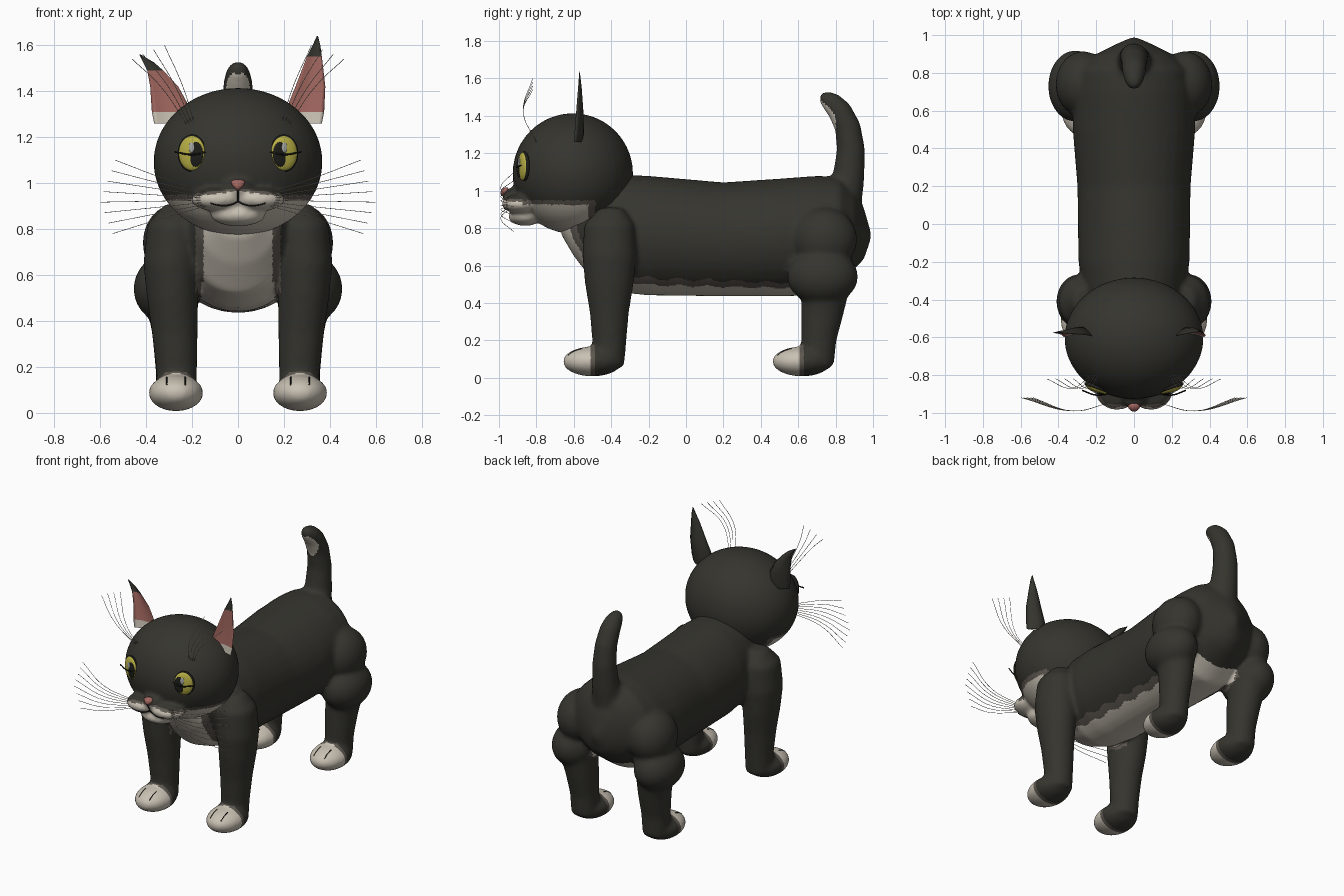
import bpy, bmesh, math
from mathutils import Vector, Matrix
from mathutils.bvhtree import BVHTree

cube = bpy.data.objects.get("Cube")
if cube:
    bpy.data.objects.remove(cube)


def material(name, rgb):
    m = bpy.data.materials.new(name)
    m.use_nodes = True
    m.diffuse_color = (*rgb, 1)
    m.node_tree.nodes["Principled BSDF"].inputs["Base Color"].default_value = (*rgb, 1)
    return m


FUR = material("dark_fur", (0.036, 0.035, 0.028))
PALE = material("cream_fur", (0.58, 0.53, 0.45))
EDGE = material("brown_grey_fur", (0.11, 0.095, 0.08))
PINK = material("pink_skin", (0.36, 0.135, 0.115))
YELLOW = material("yellow_iris", (0.48, 0.43, 0.06))
BLACK = material("black", (0.012, 0.012, 0.01))
GREY = material("eye_glint", (0.4, 0.4, 0.38))


def loft(bm, rings, n=32):
    """Closed skin through elliptical rings given as (centre, u axis, v axis)."""
    loops = []
    for c, u, v in rings:
        loops.append([bm.verts.new(Vector(c) + Vector(u) * math.cos(a) + Vector(v) * math.sin(a))
                      for a in (2 * math.pi * i / n for i in range(n))])
    for a, b in zip(loops, loops[1:]):
        for i in range(n):
            j = (i + 1) % n
            bm.faces.new((a[i], a[j], b[j], b[i]))
    bm.faces.new(loops[0])
    bm.faces.new(loops[-1])


def ball(bm, centre, radii, turn=0.0):
    mat = Matrix.Translation(centre) @ Matrix.Rotation(turn, 4, 'Z') @ Matrix.Diagonal((*radii, 1))
    bmesh.ops.create_uvsphere(bm, u_segments=40, v_segments=24, radius=1, matrix=mat)


def finish(bm, name, mats):
    bmesh.ops.recalc_face_normals(bm, faces=bm.faces[:])
    mesh = bpy.data.meshes.new(name)
    bm.to_mesh(mesh)
    bm.free()
    for m in mats:
        mesh.materials.append(m)
    mesh.shade_smooth()
    ob = bpy.data.objects.new(name, mesh)
    bpy.context.collection.objects.link(ob)
    return ob


def fuse(bm, name, paint, voxel=0.012, rounds=18):
    """Blend overlapping volumes into one soft skin, then colour faces by a rule."""
    ob = finish(bm, name, [])
    rem = ob.modifiers.new("Remesh", 'REMESH')
    rem.mode, rem.voxel_size = 'VOXEL', voxel
    smo = ob.modifiers.new("Smooth", 'SMOOTH')
    smo.factor, smo.iterations = 0.5, rounds
    dg = bpy.context.evaluated_depsgraph_get()
    mesh = bpy.data.meshes.new_from_object(ob.evaluated_get(dg))
    ob.modifiers.clear()
    ob.data = mesh
    mesh.materials.clear()
    for m in (FUR, PALE, EDGE):
        mesh.materials.append(m)
    for p in mesh.polygons:
        p.material_index = paint(p.center, p.normal)
    mesh.shade_smooth()
    tree = BVHTree.FromPolygons([v.co for v in mesh.vertices], [p.vertices[:] for p in mesh.polygons])
    return ob, tree


def strands(name, paths, mat, radius):
    cu = bpy.data.curves.new(name, 'CURVE')
    cu.dimensions, cu.bevel_depth, cu.bevel_resolution = '3D', radius, 1
    cu.resolution_u = 6
    for path in paths:
        sp = cu.splines.new('BEZIER')
        sp.bezier_points.add(len(path) - 1)
        for bp, co in zip(sp.bezier_points, path):
            bp.co = co
            bp.handle_left_type = bp.handle_right_type = 'AUTO'
    cu.materials.append(mat)
    ob = bpy.data.objects.new(name, cu)
    bpy.context.collection.objects.link(ob)


def band(d, width):
    """1 inside the patch, 2 on its soft edge, 0 outside."""
    return 1 if d < 0 else 2 if d < width else 0


# Body: torso, four legs and tail
bm = bmesh.new()
torso = [(-.67, .82, .09, .05), (-.6, .83, .18, .18), (-.5, .79, .23, .27), (-.35, .77, .27, .315),
         (-.2, .76, .295, .32), (.2, .74, .3, .305), (.5, .75, .325, .315), (.7, .76, .32, .32),
         (.82, .8, .29, .275), (.9, .79, .2, .21), (.95, .77, .1, .14), (.99, .76, .01, .02)]
loft(bm, [((0, y, z), (rx, 0, 0), (0, 0, rz)) for y, z, rx, rz in torso])

front_leg = [(.91, .27, -.4, .05, .06), (.82, .28, -.41, .115, .135), (.65, .29, -.41, .122, .145),
             (.5, .285, -.41, .112, .13), (.35, .275, -.41, .1, .105), (.2, .268, -.41, .09, .092),
             (.06, .265, -.41, .085, .08)]
hind_leg = [(.5, .29, .75, .115, .13), (.35, .275, .73, .1, .115), (.2, .27, .71, .09, .095),
            (.06, .27, .71, .085, .08)]
for s in (1, -1):
    for leg in (front_leg, hind_leg):
        loft(bm, [((s * x, y, z), (rx, 0, 0), (0, ry, 0)) for z, x, y, rx, ry in leg])
    for y in (-.5, .62):
        ball(bm, (s * .27, y, .087), (.12, .16, .08))
    ball(bm, (s * .27, .74, .74), (.145, .175, .17))
    ball(bm, (s * .31, .73, .54), (.145, .19, .15))

tail = [(.84, .93, .1), (.87, 1.08, .085), (.882, 1.22, .076), (.865, 1.34, .07),
        (.82, 1.43, .065), (.775, 1.475, .056), (.735, 1.5, .038), (.715, 1.508, .015)]
rings = []
for i, (y, z, r) in enumerate(tail):
    a, b = tail[max(i - 1, 0)], tail[min(i + 1, len(tail) - 1)]
    side = Vector((0, a[1] - b[1], b[0] - a[0])).normalized()
    rings.append(((0, y, z), (r, 0, 0), side * r))
loft(bm, rings)


def paint_body(c, n):
    if c.z < .18:
        return band(c.y + .51 if c.y < 0 else c.y - .61, .02)
    wave = .008 * math.sin(c.y * 40)
    if c.z > .41 and c.y < -.46 and n.y < -.2:
        return band(abs(c.x) - .15, .035)
    if c.z > .41 and n.z < -.2 and c.y < .8:
        return band(abs(c.x) - .165 + wave, .04)
    return 0


body, body_tree = fuse(bm, "body", paint_body)

# Head with muzzle and chin
bm = bmesh.new()
ball(bm, (0, -.605, 1.092), (.368, .322, .322))
for s in (1, -1):
    ball(bm, (s * .09, -.885, .93), (.115, .1, .052))
ball(bm, (0, -.86, .862), (.12, .09, .05))
ball(bm, (0, -.9, .975), (.07, .08, .045))


def paint_head(c, n):
    if c.y < -.87 and abs(c.x) < .2:
        return band(c.z - .965 + abs(c.x) * .12, .012)
    return band(max(c.z - .925, (c.y + .52) * .6), .022)


head, head_tree = fuse(bm, "head", paint_head, .011, 10)


def on_face(x, z, lift=0.0):
    hit = head_tree.ray_cast(Vector((x, -2, z)), Vector((0, 1, 0)))[0]
    return Vector((x, hit.y - lift, z))


# Eyes: rim, iris, pupil and glint stacked outward
for s, side in ((1, "left"), (-1, "right")):
    base = on_face(s * .2, 1.13)
    for name, mat, dx, dz, lift, radii in (
            ("eye_rim", BLACK, 0, 0, -.006, (.066, .02, .081)),
            ("iris", YELLOW, 0, 0, .002, (.06, .02, .075)),
            ("pupil", BLACK, -.016, -.005, .016, (.034, .009, .054)),
            ("glint", GREY, .002, .025, .023, (.013, .004, .022))):
        bm = bmesh.new()
        ball(bm, base + Vector((s * dx, -lift + s * s * dx * .35, dz)), radii, s * .35)
        finish(bm, f"{side}_{name}", [mat])
    strands(f"{side}_lash", [[base + Vector((s * x, y, z)) for x, y, z in
            ((-.06, -.03, .005), (0, -.035, -.006), (.075, -.01, .006))]], BLACK, .004)

# Nose and mouth
bm = bmesh.new()
tip = on_face(0, .99)
loft(bm, [(tip + Vector((0, y, z)), (rx, 0, 0), (0, ry, 0)) for y, z, rx, ry in
          ((.01, .026, .012, .008), (.004, .018, .032, .018), (0, 0, .026, .022),
           (-.002, -.016, .01, .016), (0, -.022, .003, .005))], 20)
finish(bm, "nose", [PINK])
mouth = [[on_face(0, z, .001) for z in (.968, .945, .92)]]
for s in (1, -1):
    mouth.append([on_face(s * x, z, .001) for x, z in ((0, .92), (.03, .906), (.07, .902), (.12, .912))])
strands("mouth", mouth, BLACK, .004)

# Ears: (height, inner edge, outer edge) rows, with a hollow front and rounded back
ears = {"left": (1, [(1.26, .22, .365), (1.31, .205, .375), (1.42, .25, .38), (1.55, .3, .365),
                     (1.6, .325, .358), (1.64, .343, .348)]),
        "right": (-1, [(1.26, .22, .365), (1.31, .2, .375), (1.42, .26, .382), (1.49, .325, .395),
                       (1.525, .365, .412), (1.56, .424, .43)])}
for side, (s, rows) in ears.items():
    bm = bmesh.new()
    n, grids = 8, {}
    for back in (0, 1):
        for r, (z, a, b) in enumerate(rows):
            for i in range(n + 1):
                t = i / n
                bulge = math.sin(math.pi * t) * (b - a)
                y = -.6 + .03 * (z - 1.26) / .38 + bulge * (.3 if back else .12)
                grids[back, r, i] = bm.verts.new((s * (a + (b - a) * t), y, z))
    for back, r, i in [k for k in grids if k[1] < len(rows) - 1 and k[2] < n]:
        f = bm.faces.new([grids[back, r + p, i + q] for p, q in ((0, 0), (0, 1), (1, 1), (1, 0))])
        if not back:
            f.material_index = 0 if r >= 3 else 2 if r == 0 else 1
    bmesh.ops.remove_doubles(bm, verts=bm.verts[:], dist=.0005)
    finish(bm, f"{side}_ear", [FUR, PINK, PALE])

# Whiskers on the muzzle and brows
cheek, brow = [], []
for s in (1, -1):
    for k in range(8):
        f = k / 7
        z0, z1 = .9 + .06 * f, .78 + .32 * f
        reach = .6 - .12 * abs(f - .45)
        cheek.append([(s * .14, -.95, z0), (s * .32, -.99, z0 + (z1 - z0) * .42), (s * reach, -.92, z1)])
    for k in range(4):
        x = .19 + .012 * k
        brow.append([(s * x, -.8, 1.26), (s * (x + .05 + .02 * k), -.87, 1.42),
                     (s * (x + .13 + .035 * k), -.82, 1.6 - .02 * k)])
strands("cheek_whiskers", cheek, PALE, .0014)
strands("brow_whiskers", brow, PALE, .0014)

# Toe creases
toes = []
for s in (1, -1):
    for y0 in (-.64, .48):
        for dx in (-.04, .04):
            line = []
            for k in range(4):
                start = Vector((s * .27 + dx, y0 + .01 + .025 * k, .3))
                hit = body_tree.ray_cast(start, Vector((0, 0, -1)))[0]
                if hit:
                    line.append(hit)
            if len(line) > 1:
                toes.append(line)
strands("toe_creases", toes, BLACK, .003)
